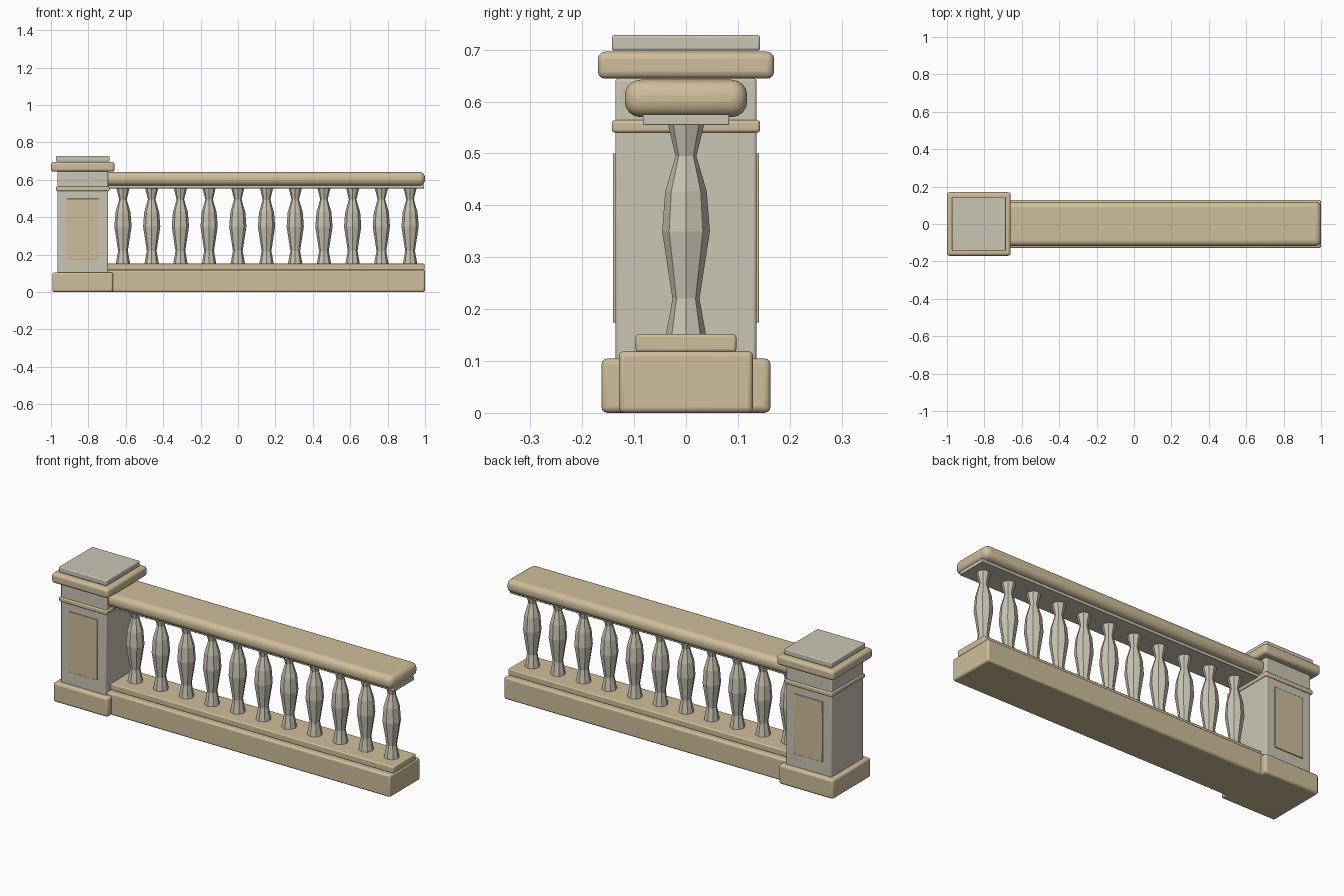
import bpy, bmesh, math

if "Cube" in bpy.data.objects:
    bpy.data.objects.remove(bpy.data.objects["Cube"])


def material(name, rgb):
    m = bpy.data.materials.new(name)
    m.diffuse_color = (*rgb, 1)
    m.use_nodes = True
    m.node_tree.nodes["Principled BSDF"].inputs["Base Color"].default_value = m.diffuse_color
    return m


TAN = material("warm sandstone", (0.62, 0.51, 0.325))
GREY = material("pale grey stone", (0.59, 0.56, 0.455))


def block(name, x, y, z, mat, bevel=0.0, segments=3):
    """Box from (min, max) ranges with softly rounded edges."""
    bpy.ops.mesh.primitive_cube_add(size=1)
    ob = bpy.context.object
    ob.name = name
    for v in ob.data.vertices:
        v.co = [r[0] if c < 0 else r[1] for c, r in zip(v.co, (x, y, z))]
    ob.data.materials.append(mat)
    if bevel:
        mod = ob.modifiers.new("rounded edges", 'BEVEL')
        mod.width = bevel
        mod.segments = segments
        bpy.ops.object.shade_smooth_by_angle(angle=math.radians(35))
    return ob


PX = -0.83  # post centre


def post_block(name, half, z, mat, bevel):
    return block(name, (PX - half, PX + half), (-half, half), z, mat, bevel)


# Post: base, shaft, collar, cap and top slab
post_block("post_base", 0.163, (0, 0.105), TAN, 0.012)
post_block("post_shaft", 0.136, (0.09, 0.645), GREY, 0.006)
post_block("post_collar", 0.143, (0.54, 0.564), TAN, 0.006)
post_block("post_cap", 0.17, (0.644, 0.696), TAN, 0.014)
post_block("post_top_slab", 0.143, (0.698, 0.728), GREY, 0.005)

# Raised panels on the front and back of the post
for side, name in ((-1, "front_panel"), (1, "back_panel")):
    block(name, (PX - 0.085, PX + 0.085), sorted((side * 0.134, side * 0.141)),
          (0.174, 0.5), TAN, 0.002, 2)

# Horizontal rails running from the post to the open end
block("plinth", (-0.72, 1.0), (-0.129, 0.129), (0, 0.119), TAN, 0.01)
block("bottom_rail", (-0.72, 0.997), (-0.097, 0.097), (0.117, 0.152), TAN, 0.006)
block("rail_underside_strip", (-0.72, 0.995), (-0.083, 0.083), (0.555, 0.575), GREY, 0.002, 2)
block("handrail", (-0.72, 1.0), (-0.118, 0.118), (0.57, 0.642), TAN, 0.03, 4)

# Eight-sided turned balusters sharing one mesh
PROFILE = [(0.039, 0.148), (0.026, 0.22), (0.046, 0.35),
           (0.040, 0.427), (0.020, 0.495), (0.036, 0.56)]
SIDES = 8
bm = bmesh.new()
rings = [[bm.verts.new((r * math.cos(math.tau * i / SIDES),
                        r * math.sin(math.tau * i / SIDES), z))
          for i in range(SIDES)] for r, z in PROFILE]
for low, high in zip(rings, rings[1:]):
    for i in range(SIDES):
        j = (i + 1) % SIDES
        bm.faces.new((low[i], low[j], high[j], high[i]))
bm.faces.new(rings[0][::-1])
bm.faces.new(rings[-1])
mesh = bpy.data.meshes.new("baluster")
bm.to_mesh(mesh)
bm.free()
mesh.materials.append(GREY)
for k in range(11):
    ob = bpy.data.objects.new(f"baluster_{k + 1}", mesh)
    ob.location.x = -0.615 + 0.1535 * k
    bpy.context.collection.objects.link(ob)
